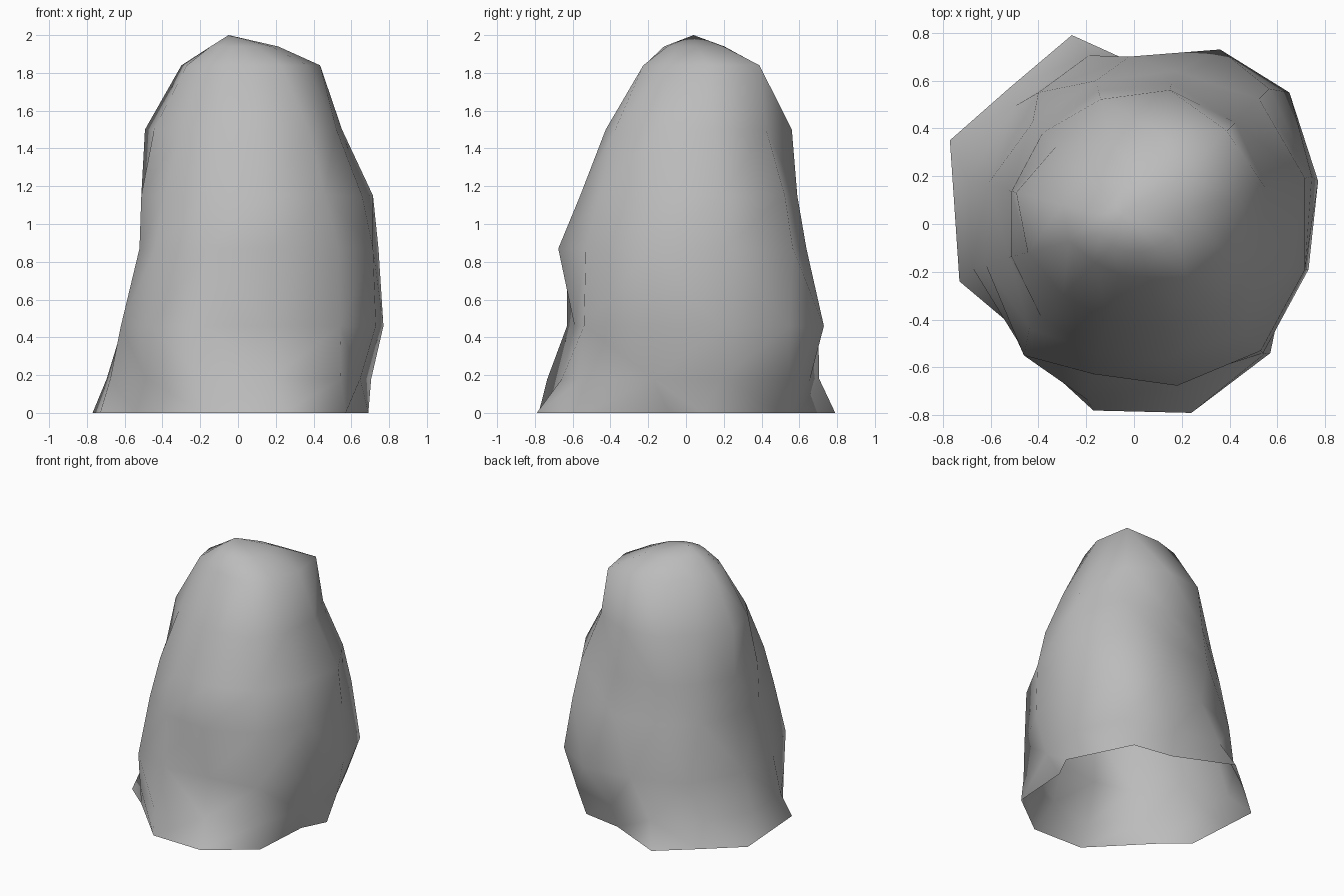
import bpy
import bmesh
from math import cos, sin, radians

default_cube = bpy.data.objects.get("Cube")
if default_cube:
    bpy.data.objects.remove(default_cube, do_unlink=True)


def make_material(name, colour):
    material = bpy.data.materials.new(name)
    material.use_nodes = True
    material.diffuse_color = colour
    shader = material.node_tree.nodes["Principled BSDF"]
    shader.inputs["Base Color"].default_value = colour
    shader.inputs["Roughness"].default_value = 0.9
    return material


STEP = 30


def polar(radii):
    """Turn radii, one every thirty degrees, into outline points."""
    angles = [radians(STEP * (i + 0.5)) for i in range(len(radii))]
    return [(r * cos(a), r * sin(a)) for r, a in zip(radii, angles)]


# Jagged footprint where the boulder meets the ground
footprint = [
    (.69, .09), (.46, .55), (.16, .60), (-.26, .79), (-.52, .57), (-.77, .35),
    (-.73, -.24), (-.54, -.40), (-.17, -.78), (.24, -.79), (.57, -.54), (.60, -.09),
]

# Overhanging belly a little above the ground
belly = [
    (.77, .18), (.65, .55), (.36, .73), (-.02, .70), (-.40, .55), (-.61, .17),
    (-.62, -.17), (-.46, -.55), (-.17, -.63), (.16, -.59), (.54, -.54), (.73, -.19),
]

# Height and outline of each level, from the ground to the crown
levels = [
    (0, footprint),
    (.18, polar([.73, .77, .68, .73, .70, .72, .70, .69, .76, .68, .77, .67])),
    (.46, belly),
    (.87, polar([.77, .80, .66, .62, .60, .54, .54, .62, .65, .70, .75, .74])),
    (1.15, polar([.74, .74, .61, .58, .54, .53, .53, .55, .56, .58, .65, .68])),
    (1.5, polar([.57, .60, .58, .54, .46, .51, .46, .42, .42, .44, .53, .54])),
    (1.84, polar([.45, .55, .40, .34, .28, .31, .28, .23, .22, .23, .32, .38])),
    (1.94, polar([.22, .28, .21, .17, .14, .15, .15, .13, .12, .12, .14, .18])),
]


def bridge(bm, lower, upper):
    count = len(lower)
    for i in range(count):
        j = (i + 1) % count
        bm.faces.new((lower[i], lower[j], upper[j], upper[i]))


# Stone shell, open underneath and closed by a peak
bm = bmesh.new()
rings = [[bm.verts.new((x, y, z)) for x, y in outline] for z, outline in levels]
for lower, upper in zip(rings, rings[1:]):
    bridge(bm, lower, upper)
peak = bm.verts.new((-0.05, 0.04, 2.0))
crown = rings[-1]
for i, vert in enumerate(crown):
    bm.faces.new((vert, crown[(i + 1) % len(crown)], peak))
bmesh.ops.triangulate(bm, faces=bm.faces[:], quad_method="SHORT_EDGE")
bmesh.ops.recalc_face_normals(bm, faces=bm.faces[:])

mesh = bpy.data.meshes.new("boulder")
bm.to_mesh(mesh)
bm.free()
mesh.materials.append(make_material("stone grey", (0.5, 0.5, 0.5, 1.0)))
mesh.shade_smooth()
boulder = bpy.data.objects.new("boulder", mesh)
bpy.context.collection.objects.link(boulder)
